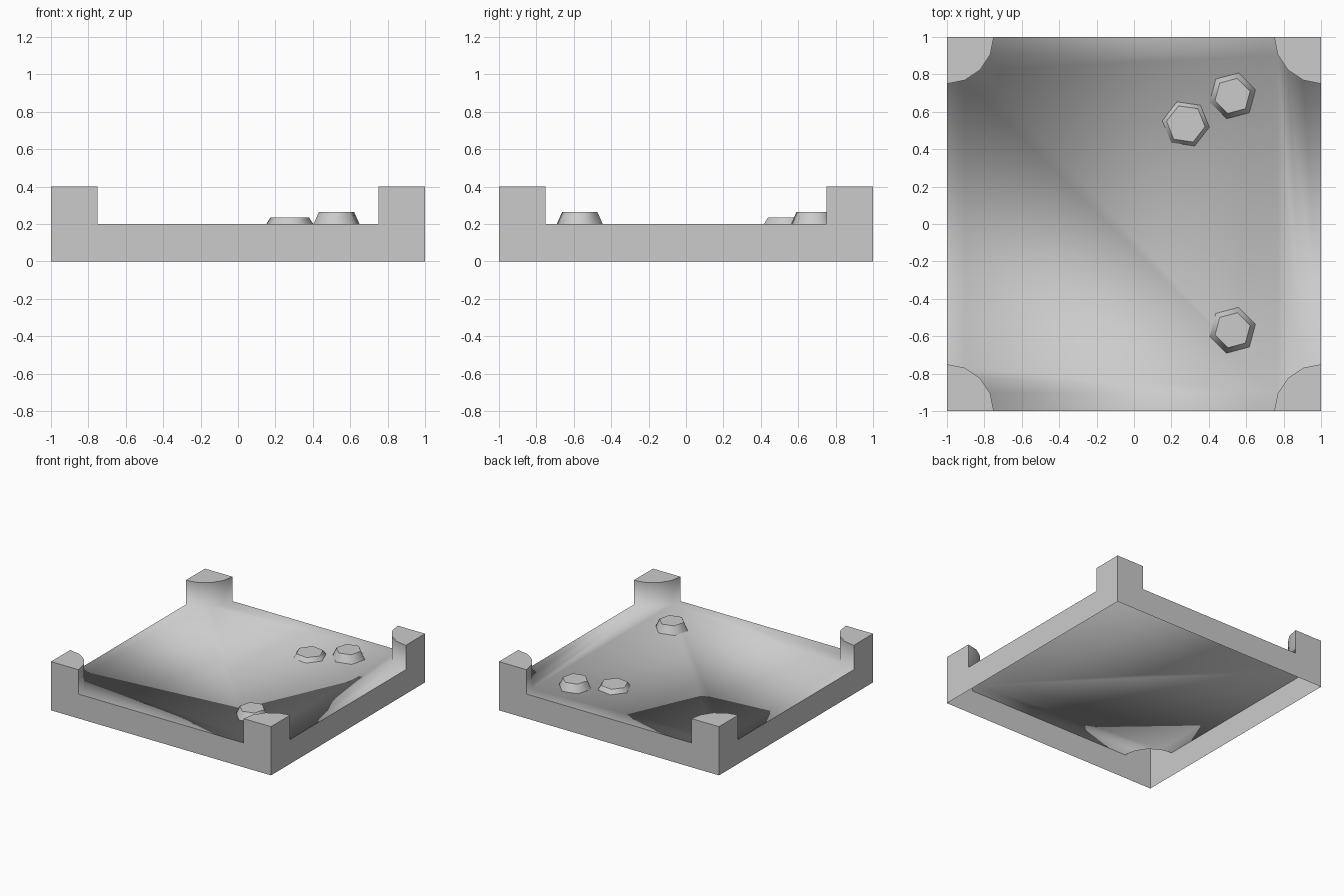
import bpy, bmesh
from math import cos, sin, pi, radians

if "Cube" in bpy.data.objects:
    bpy.data.objects.remove(bpy.data.objects["Cube"])

FLOOR, TOP, R, SEG = 0.2, 0.4, 0.25, 4


def finish(bm, name):
    mesh = bpy.data.meshes.new(name)
    bm.to_mesh(mesh)
    bm.free()
    obj = bpy.data.objects.new(name, mesh)
    bpy.context.collection.objects.link(obj)
    return obj


def sharpen_flat(bm):
    # Edges touching a flat face stay crisp
    for e in bm.edges:
        e.smooth = all(f.smooth for f in e.link_faces)


# Square tray shell, open underneath, with a rounded post in each corner
bm = bmesh.new()
corners = []
for k in range(4):
    c, s = round(cos(k * pi / 2)), round(sin(k * pi / 2))

    def vert(x, y, z):
        return bm.verts.new((c * x - s * y, s * x + c * y, z))

    angles = [1.5 * pi - i * pi / 2 / SEG for i in range(SEG + 1)]
    arc = [(1 + R * cos(a), 1 + R * sin(a)) for a in angles]
    corners.append({
        "low": [vert(x, y, FLOOR) for x, y in arc],
        "high": [vert(x, y, TOP) for x, y in arc],
        "tip": vert(1, 1, TOP),
        "base": vert(1, 1, 0),
    })

# Floor and curved post sides share smooth shading
bm.faces.new([v for q in corners for v in q["low"]]).smooth = True
for k, q in enumerate(corners):
    low, high = q["low"], q["high"]
    for i in range(SEG):
        bm.faces.new((low[i + 1], low[i], high[i], high[i + 1])).smooth = True
    # Post cap
    bm.faces.new([q["tip"]] + high[::-1])
    # Outer wall with raised ends
    n = corners[(k + 1) % 4]
    bm.faces.new((q["base"], n["base"], n["tip"], n["high"][0], n["low"][0],
                  low[-1], high[-1], q["tip"]))
sharpen_flat(bm)
finish(bm, "tray")


# Six-sided tapered studs on the floor
def stud(name, x, y, height, r_top, turn):
    bm = bmesh.new()
    rings = []
    for r, z in ((0.127, 0), (r_top, height)):
        rings.append([bm.verts.new((r * cos(turn + i * pi / 3),
                                    r * sin(turn + i * pi / 3), z)) for i in range(6)])
    lo, hi = rings
    for i in range(6):
        j = (i + 1) % 6
        bm.faces.new((lo[i], lo[j], hi[j], hi[i])).smooth = True
    bm.faces.new(hi)
    sharpen_flat(bm)
    finish(bm, name).location = (x, y, FLOOR)


stud("stud_back_right", 0.527, 0.685, 0.065, 0.097, radians(15))
stud("stud_front_right", 0.527, -0.568, 0.065, 0.097, radians(15))
stud("stud_back_middle", 0.277, 0.535, 0.035, 0.104, radians(-8))
